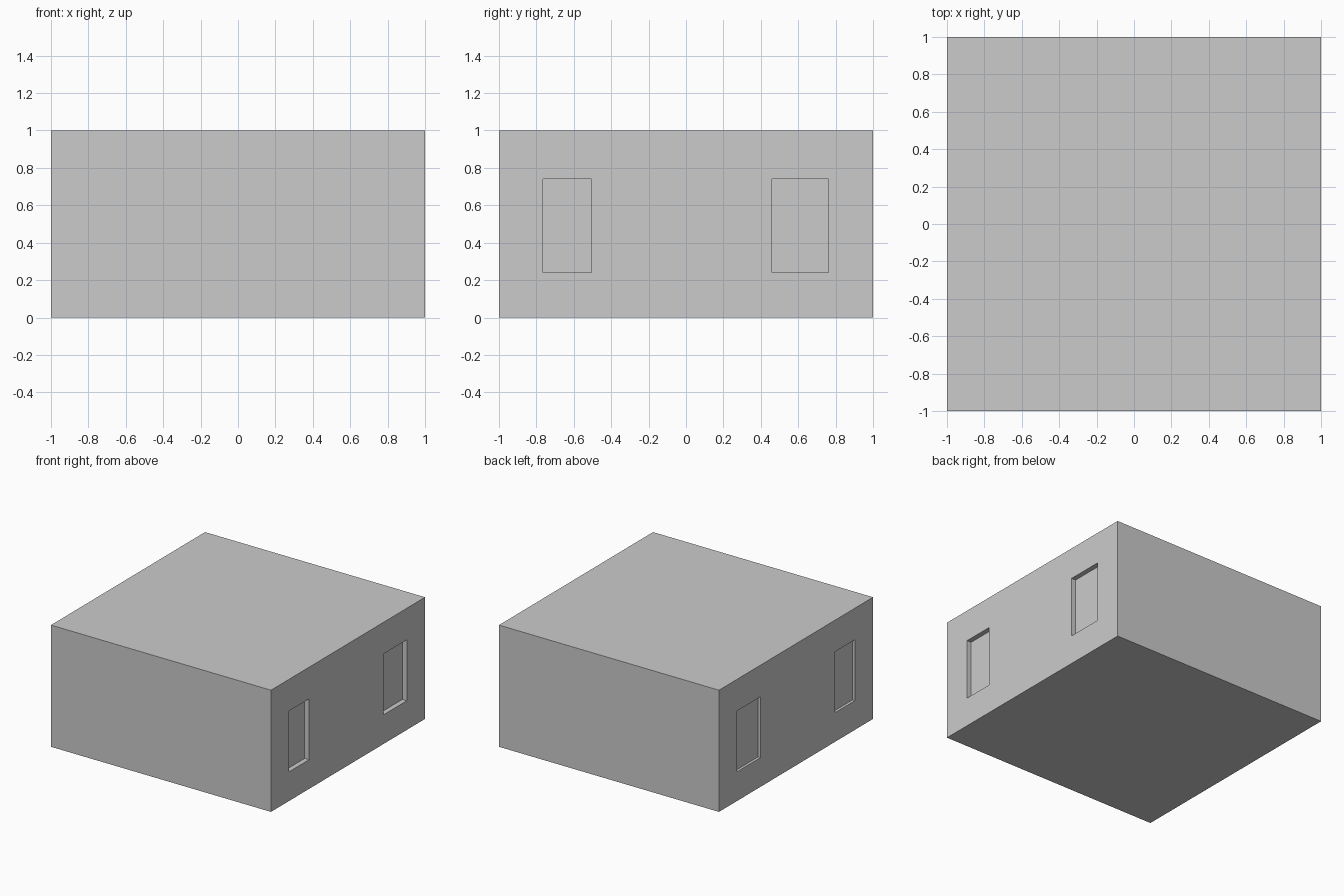
import bpy, bmesh
from mathutils import Matrix

if "Cube" in bpy.data.objects:
    bpy.data.objects.remove(bpy.data.objects["Cube"])


def add_box(bm, lo, hi):
    size = [b - a for a, b in zip(lo, hi)]
    mid = [(a + b) / 2 for a, b in zip(lo, hi)]
    bmesh.ops.create_cube(bm, size=1, matrix=Matrix.Translation(mid) @ Matrix.Diagonal((*size, 1)))


def make_object(name, boxes):
    bm = bmesh.new()
    for lo, hi in boxes:
        add_box(bm, lo, hi)
    mesh = bpy.data.meshes.new(name)
    bm.to_mesh(mesh)
    bm.free()
    obj = bpy.data.objects.new(name, mesh)
    bpy.context.collection.objects.link(obj)
    return obj


# Main block of the building
building = make_object("building_block", [((-1, -1, 0), (1, 1, 1))])

# Window recesses on both side walls, deeper on the right
z0, z1 = 0.24, 0.74
recesses = []
for y0, y1 in ((-0.765, -0.505), (0.46, 0.763)):
    recesses.append(((0.96, y0, z0), (1.1, y1, z1)))
    recesses.append(((-1.1, y0, z0), (-0.978, y1, z1)))
cutter = make_object("window_cutter", recesses)
cutter.hide_render = True
cutter.display_type = 'WIRE'

cut = building.modifiers.new("window_recesses", 'BOOLEAN')
cut.operation = 'DIFFERENCE'
cut.solver = 'EXACT'
cut.object = cutter
